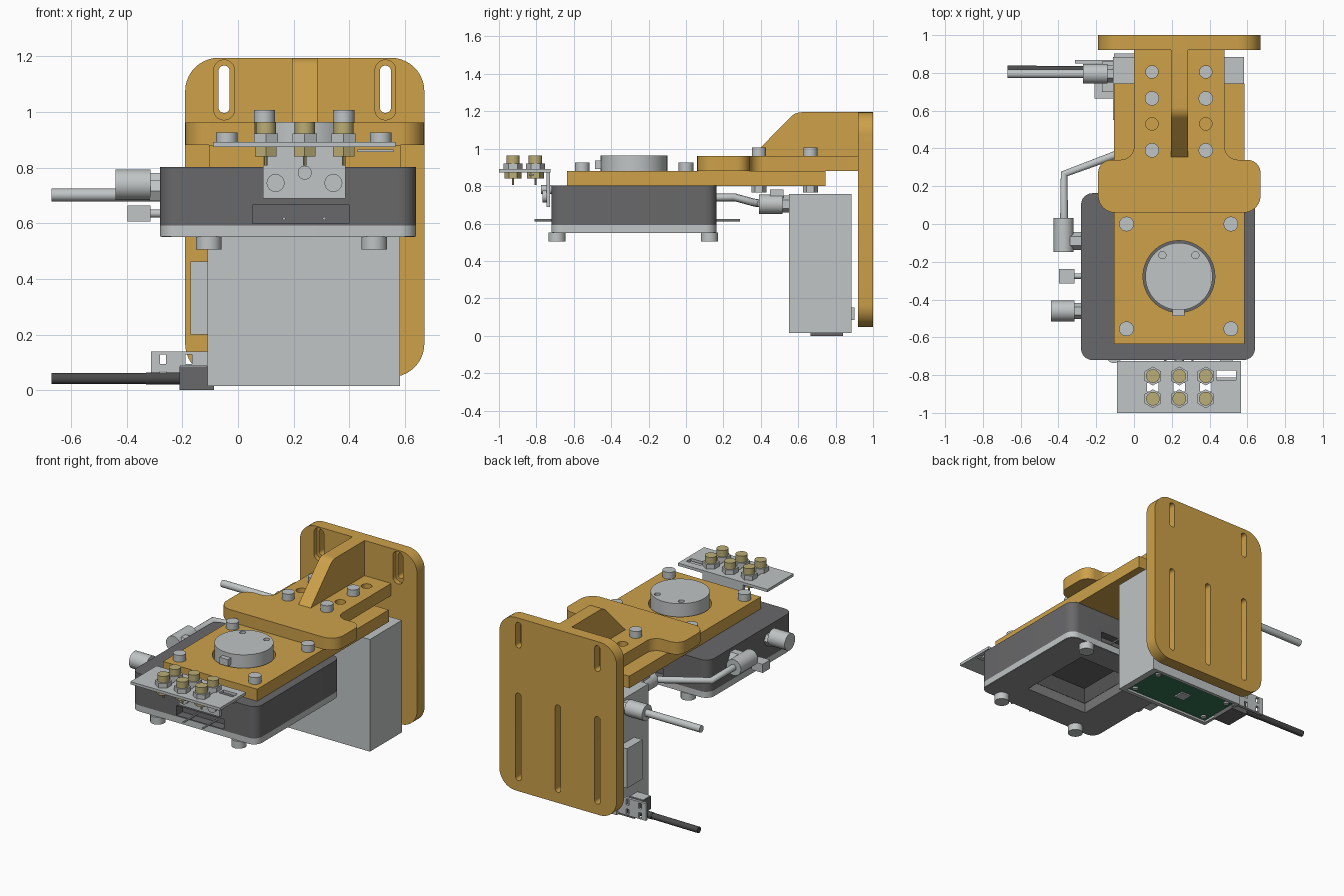
import bpy, bmesh, math
from mathutils import Vector, Matrix

if "Cube" in bpy.data.objects:
    bpy.data.objects.remove(bpy.data.objects["Cube"])


def material(name, rgb):
    m = bpy.data.materials.new(name)
    m.diffuse_color = (*rgb, 1)
    m.use_nodes = True
    m.node_tree.nodes["Principled BSDF"].inputs["Base Color"].default_value = m.diffuse_color
    return m


GOLD = material("gold_anodised", (0.61, 0.355, 0.068))
GREY = material("light_grey_metal", (0.53, 0.555, 0.555))
DARK = material("dark_grey_housing", (0.14, 0.14, 0.145))
MID = material("mid_grey_underside", (0.29, 0.29, 0.295))
BLACK = material("black_cable", (0.07, 0.07, 0.07))
BRASS = material("pale_brass", (0.50, 0.42, 0.18))
GREEN = material("circuit_green", (0.035, 0.18, 0.09))


def finish(name, bm, mat):
    bmesh.ops.recalc_face_normals(bm, faces=bm.faces)
    me = bpy.data.meshes.new(name)
    bm.to_mesh(me)
    bm.free()
    me.materials.append(mat)
    ob = bpy.data.objects.new(name, me)
    bpy.context.collection.objects.link(ob)
    return ob


def box(name, x, y, z, mat):
    bm = bmesh.new()
    bmesh.ops.create_cube(bm, size=1)
    for v in bm.verts:
        v.co = [(a + b) / 2 + c * (b - a) for (a, b), c in zip((x, y, z), v.co)]
    return finish(name, bm, mat)


def rod(name, a, b, r, mat, n=32):
    """Cylinder between two points."""
    a, b = Vector(a), Vector(b)
    rot = Vector((0, 0, 1)).rotation_difference(b - a).to_matrix().to_4x4()
    bm = bmesh.new()
    bmesh.ops.create_cone(bm, cap_ends=True, segments=n, radius1=r, radius2=r,
                          depth=(b - a).length, matrix=Matrix.Translation((a + b) / 2) @ rot)
    return finish(name, bm, mat)


def post(name, x, y, z0, z1, r, mat, n=32):
    return rod(name, (x, y, z0), (x, y, z1), r, mat, n)


def fillet(corners, steps=10):
    """Outline of (u, v, radius) corners with rounded ends."""
    out = []
    for i, (u, v, r) in enumerate(corners):
        p = Vector((u, v))
        if r == 0:
            out.append(p)
            continue
        d1 = (Vector(corners[i - 1][:2]) - p).normalized()
        d2 = (Vector(corners[(i + 1) % len(corners)][:2]) - p).normalized()
        half = d1.angle(d2) / 2
        c = p + (d1 + d2).normalized() * (r / math.sin(half))
        s = p + d1 * (r / math.tan(half)) - c
        e = p + d2 * (r / math.tan(half)) - c
        turn = math.atan2(s.x * e.y - s.y * e.x, s.dot(e))
        for k in range(steps + 1):
            t = turn * k / steps
            out.append(c + Vector((s.x * math.cos(t) - s.y * math.sin(t),
                                   s.x * math.sin(t) + s.y * math.cos(t))))
    return out


def prism(name, corners, axis, lo, hi, mat):
    place = {"x": lambda u, v, w: (w, u, v), "y": lambda u, v, w: (u, w, v),
             "z": lambda u, v, w: (u, v, w)}[axis]
    bm = bmesh.new()
    f = bm.faces.new([bm.verts.new(place(p.x, p.y, lo)) for p in fillet(corners)])
    ext = bmesh.ops.extrude_face_region(bm, geom=[f])
    shift = Vector(place(0, 0, hi - lo))
    for v in [g for g in ext["geom"] if isinstance(g, bmesh.types.BMVert)]:
        v.co += shift
    return finish(name, bm, mat)


def rect(u0, u1, v0, v1, r):
    return [(u0, v0, r), (u1, v0, r), (u1, v1, r), (u0, v1, r)]


def cut(ob, cutters):
    for c in cutters:
        m = ob.modifiers.new("cut", "BOOLEAN")
        m.operation, m.object, m.solver = "DIFFERENCE", c, "EXACT"
    me = bpy.data.meshes.new_from_object(ob.evaluated_get(bpy.context.evaluated_depsgraph_get()))
    ob.modifiers.clear()
    ob.data = me
    for c in cutters:
        bpy.data.objects.remove(c)


# Slotted back plate
plate = prism("back_plate", rect(-0.19, 0.67, 0.05, 1.198, 0.12), "y", 0.92, 1.0, GOLD)
slots = []
for x in (-0.05, 0.53):
    slots.append(prism("c", rect(x - .037, x + .037, .975, 1.19, .036), "y", .9, .95, GOLD))
    slots.append(prism("c", rect(x - .02, x + .02, 1.0, 1.17, .0195), "y", .93, 1.1, GOLD))
for x in (-0.05, 0.24, 0.53):
    slots.append(prism("c", rect(x - .02, x + .02, .12, .70, .0195), "y", .9, 1.1, GOLD))
cut(plate, slots)

# T-shaped shelf with holes, and its rib
right = [(0.67, 0.06, .09), (0.67, 0.34, .07), (0.48, 0.34, .07), (0.48, 0.92, 0)]
left = [(0.48 - x, y, r) for x, y, r in reversed(right)]
shelf = prism("shelf_bracket", right + left, "z", 0.885, 0.965, GOLD)
cut(shelf, [post("c", x, y, .895 if y < .6 else .8, 1.0, .033, GOLD)
            for x in (.095, .38) for y in (.53, .805)])
prism("shelf_rib", [(.35, .96, 0), (.92, .96, 0), (.92, 1.198, 0), (.585, 1.198, .08)],
      "x", .195, .285, GOLD)
for x in (.095, .38):
    for y in (.39, .665):
        post("shelf_bolt", x, y, .95, 1.01, .038, GREY)
        post("shelf_nut", x, y, .77, .806, .04, GREY, 6)

# Mounting plate with turret disc
mount = box("mounting_plate", (-.105, .585), (-.635, .745), (.805, .885), GOLD)
cut(mount, [post("c", .238, -.278, .7, 1, .19, GOLD, 64)])
for x in (-.04, .513):
    for y in (-.555, 0):
        post("mounting_bolt", x, y, .87, .93, .039, GREY)
disc = post("turret_disc", .238, -.278, .80, .967, .178, GREY, 64)
cut(disc, [post("c", x, -.165, .94, 1, .019, GREY, 20) for x in (.15, .325)])
box("turret_key", (.205, .267), (-.487, -.44), (.895, .94), GREY)

# Rounded housing with front recess and a tapered pocket underneath
housing = prism("housing", rect(-.28, .64, -.72, .163, .06), "z", .595, .806, DARK)
rim = prism("housing_rim", rect(-.28, .64, -.72, .163, .06), "z", .555, .595, GREY)
under = prism("housing_underside", rect(-.275, .635, -.715, .158, .055), "z", .5535, .594, MID)


def pocket(mat):
    bm = bmesh.new()
    bmesh.ops.create_cone(bm, cap_ends=True, segments=4, radius1=.5 ** .5, radius2=.32 * 2 ** .5,
                          depth=1, matrix=Matrix.Rotation(math.pi / 4, 4, "Z"))
    for v in bm.verts:
        v.co = (.19 + v.co.x * .48, -.265 + v.co.y * .53, .60 + v.co.z * .12)
    return finish("c", bm, mat)


cut(rim, [prism("c", rect(-.07, .45, -.55, .02, .01), "z", .5, .65, GREY)])
cut(under, [pocket(MID)])
cut(housing, [pocket(MID), box("c", (.053, .40), (-.8, -.66), (.603, .668), DARK),
              box("c", (.053, .40), (.11, .3), (.603, .668), DARK)])
for x in (.165, .31):
    rod("front_pin", (x, -.81, .62), (x, -.65, .62), .006, GREY, 8)
    rod("rear_pin", (x, .1, .62), (x, .29, .62), .006, GREY, 8)
for x in (-.105, .49):
    for y in (-.69, .125):
        post("foot", x, y, .508, .556, .046, GREY)

# Connector board on its hanging bracket
board = box("connector_board", (-.09, .567), (-1, -.725), (.877, .895), GREY)
gaps = [box("c", (.437, .54), (-.825, -.775), (.8, 1), GREY)]
hang = prism("board_bracket", rect(.09, .387, .692, .88, 0), "y", -.747, -.728, GREY)
for x in (.1, .24, .38):
    gaps.append(box("c", (x - .03, x + .03), (-.888, -.842), (.8, 1), GREY))
    for y in (-.805, -.925):
        post("connector_nut", x, y, .894, .925, .05, GREY, 6)
        post("connector_cap", x, y, .92, .968, .036, BRASS)
        post("connector_collar", x, y, .843, .878, .045, BRASS, 6)
        post("connector_pin", x, y, .81, .85, .006, BRASS, 8)
cut(board, gaps)
box("board_chip", (.43, .56), (-.84, -.812), (.86, .869), GREY)
for x in (.135, .343):
    rod("bracket_rivet", (x, -.768, .748), (x, -.73, .748), .032, GREY)
rod("bracket_screw", (.24, -.775, .785), (.24, -.72, .785), .025, GREY)

# Fittings on the left of the housing
rod("large_fitting", (-.44, -.46, .742), (-.315, -.46, .742), .055, GREY)
rod("large_fitting_hex", (-.318, -.46, .72), (-.27, -.46, .72), .042, GREY, 6)
box("small_fitting", (-.397, -.315), (-.315, -.237), (.61, .667), GREY)
rod("small_fitting_stem", (-.32, -.276, .638), (-.27, -.276, .638), .014, GREY)
rod("elbow_body", (-.372, -.148, .742), (-.372, .032, .742), .053, GREY)
rod("elbow_hex", (-.345, -.09, .742), (-.27, -.09, .742), .048, GREY, 6)

# Coolant pipe to the electronics box
path = [(-.37, .02, .742), (-.37, .265, .742), (-.1, .365, .715), (-.02, .40, .71)]
curve = bpy.data.curves.new("coolant_pipe", "CURVE")
curve.dimensions, curve.bevel_depth, curve.bevel_resolution = "3D", .021, 4
curve.use_fill_caps = True
spline = curve.splines.new("POLY")
spline.points.add(len(path) - 1)
for p, co in zip(spline.points, path):
    p.co = (*co, 1)
curve.materials.append(GREY)
bpy.context.collection.objects.link(bpy.data.objects.new("coolant_pipe", curve))
rod("pipe_fitting", (-.02, .39, .707), (-.02, .515, .707), .052, GREY)
rod("pipe_fitting_hex", (-.02, .51, .707), (-.02, .56, .707), .045, GREY, 6)
box("fitting_clip", (-.05, .01), (.45, .52), (.74, .785), GREY)

# Electronics box with a circuit board set into its underside
case = box("electronics_box", (-.11, .583), (.55, .885), (.018, .762), GREY)
cut(case, [box("c", (-.09, .54), (.575, .862), (0, .045), GREY)])
box("circuit_board", (-.09, .54), (.575, .862), (.032, .046), GREEN)
box("circuit_chip", (.18, .25), (.69, .76), (.024, .033), GREY)
for x in (-.05, .50):
    for y in (.61, .83):
        post("circuit_screw", x, y, .022, .033, .018, GREY, 16)
box("side_module", (-.17, -.105), (.70, .86), (.203, .465), GREY)

# Upper cable
rod("upper_sleeve", (-.27, .795, .705), (-.14, .795, .705), .052, GREY)
rod("upper_sleeve_hex", (-.145, .795, .705), (-.1, .795, .705), .045, GREY, 6)
rod("upper_cable", (-.67, .795, .705), (-.26, .795, .705), .023, GREY)

# Lower cable, plug and perforated tab
prism("plug", [(-.21, .665, 0), (-.087, .665, 0), (-.087, .84, 0), (-.21, .84, 0)],
      "z", .003, .088, DARK)
box("plug_lid", (-.208, -.112), (.668, .745), (.086, .092), GREY)
rod("lower_sleeve", (-.33, .815, .045), (-.2, .815, .045), .022, BLACK)
rod("lower_cable", (-.67, .82, .045), (-.32, .815, .045), .02, BLACK)
tab = box("perforated_tab", (-.313, -.1), (.85, .868), (.028, .142), GREY)
cut(tab, [box("c", (x - .011, x + .011), (.8, .9), (z, z + .035), GREY)
          for x in (-.27, -.177) for z in (.035, .097)])
box("tab_clip", (-.105, .0), (.88, .902), (.088, .155), GREY)

# Settle on the ground; smooth the round surfaces, keep edges sharp
for ob in bpy.data.objects:
    ob.location.z -= .003
    ob.select_set(ob.type == "MESH")
    if ob.type == "MESH":
        bpy.context.view_layer.objects.active = ob
bpy.ops.object.shade_smooth_by_angle(angle=math.radians(30))
